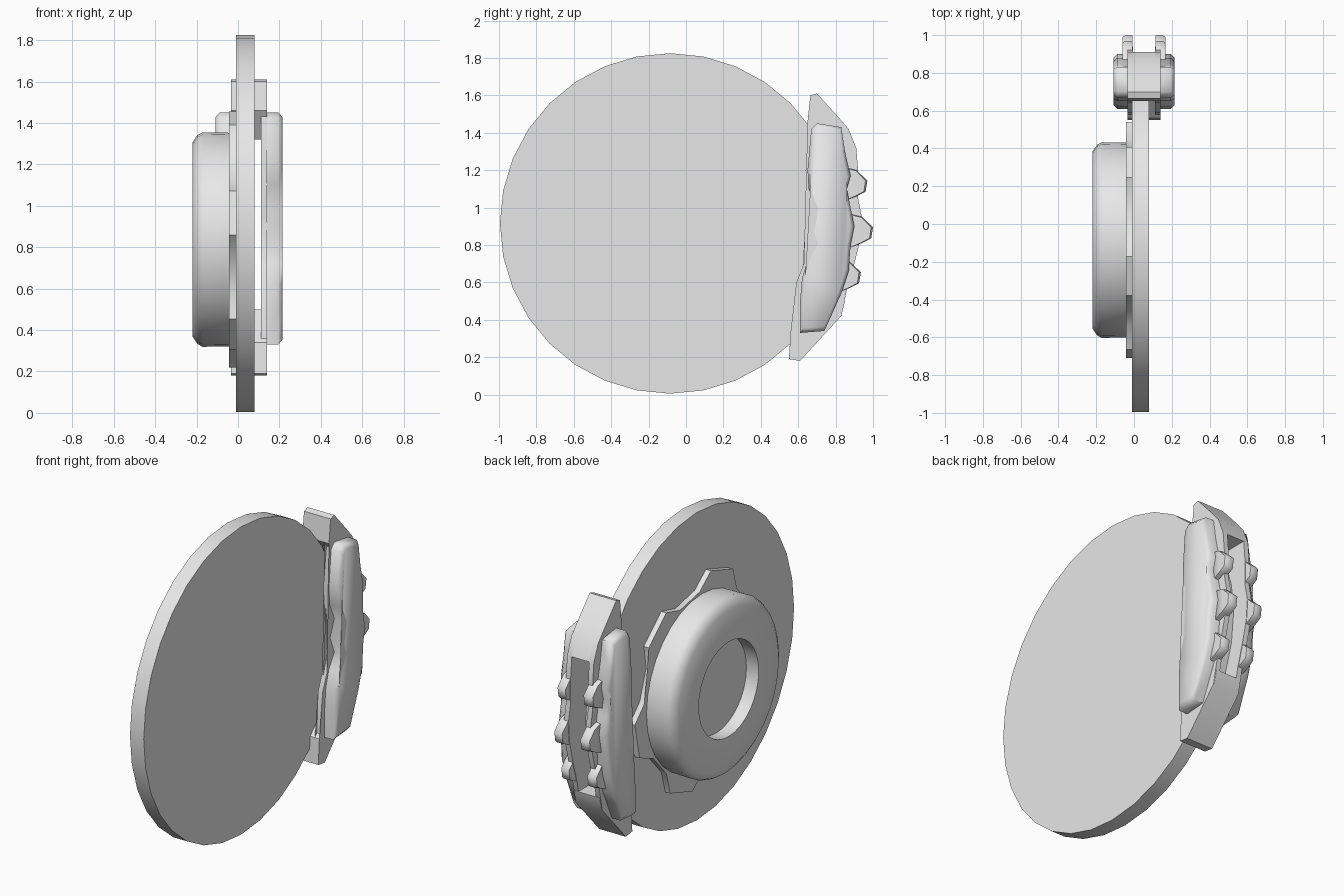
import bpy, bmesh, math

cube = bpy.data.objects.get("Cube")
if cube:
    bpy.data.objects.remove(cube)

grey = bpy.data.materials.new("plain grey metal")
grey.use_nodes = True
grey.diffuse_color = (0.8, 0.8, 0.8, 1)
grey.node_tree.nodes["Principled BSDF"].inputs["Base Color"].default_value = (0.8, 0.8, 0.8, 1)

AXLE_Y, ROTOR_Z, HUB_Z = -0.085, 0.915, 0.837
MID_X = 0.053  # mirror plane of the caliper


def finish(bm, name, angle):
    bmesh.ops.recalc_face_normals(bm, faces=bm.faces)
    mesh = bpy.data.meshes.new(name)
    bm.to_mesh(mesh)
    bm.free()
    mesh.materials.append(grey)
    obj = bpy.data.objects.new(name, mesh)
    bpy.context.collection.objects.link(obj)
    bpy.ops.object.select_all(action='DESELECT')
    obj.select_set(True)
    bpy.context.view_layer.objects.active = obj
    bpy.ops.object.shade_smooth_by_angle(angle=math.radians(angle))
    return obj


def loft(name, rings, angle=35, close_ends=True):
    """Skin a list of equal rings of 3D points."""
    bm = bmesh.new()
    loops = [[bm.verts.new(p) for p in ring] for ring in rings]
    n = len(loops[0])
    for a, b in zip(loops, loops[1:]):
        for i in range(n):
            bm.faces.new((a[i], a[(i + 1) % n], b[(i + 1) % n], b[i]))
    if close_ends:
        caps = [bm.faces.new(loops[0]), bm.faces.new(loops[-1])]
        bmesh.ops.triangulate(bm, faces=caps)
    return finish(bm, name, angle)


def circle(x, r, z, n=32):
    return [(x, AXLE_Y + r * math.sin(math.tau * i / n), z + r * math.cos(math.tau * i / n))
            for i in range(n)]


def inset(outline, x, scale):
    """Outline of (y, z) points at x, shrunk about its middle."""
    cy = sum(p[0] for p in outline) / len(outline)
    cz = sum(p[1] for p in outline) / len(outline)
    sz = 1 - (1 - scale) * 0.3
    return [(x, cy + (y - cy) * scale, cz + (z - cz) * sz) for y, z in outline]


def both_sides(name, outline, layers, angle=35):
    """Build a caliper part and its mirror image; layers are (x, scale)."""
    for side in ("left", "right"):
        flip = (lambda x: x) if side == "left" else (lambda x: 2 * MID_X - x)
        loft(f"{side}_{name}", [inset(outline, flip(x), s) for x, s in layers], angle)


# Rotor disc
loft("rotor_disc", [circle(-0.01, 0.91, ROTOR_Z), circle(0.08, 0.91, ROTOR_Z)])

# Hub hat with a shallow round recess
hat = [(-0.02, 0.515), (-0.17, 0.518), (-0.195, 0.505), (-0.22, 0.468),
       (-0.22, 0.28), (-0.14, 0.28)]
loft("hub_hat", [circle(x, r, HUB_Z) for x, r in hat], 50)

# Six-lobed flange behind the hat
flange = []
for lobe in range(6):
    for offset, r in ((-20, 0.535), (-10, 0.625), (10, 0.625), (20, 0.535)):
        a = math.radians(48 + 60 * lobe + offset)
        flange.append((AXLE_Y + r * math.cos(a), HUB_Z + r * math.sin(a)))
loft("hub_flange", [[(x, y, z) for y, z in flange] for x in (-0.043, -0.005)])

# Caliper frame plates
frame = [(0.65, 1.46), (0.665, 1.6), (0.70, 1.61), (0.80, 1.5), (0.87, 1.42), (0.91, 1.32),
         (0.92, 1.2), (0.92, 1.05), (0.94, 0.95), (0.93, 0.82), (0.90, 0.7), (0.86, 0.56),
         (0.83, 0.42), (0.61, 0.18), (0.55, 0.19), (0.56, 0.34), (0.58, 0.36), (0.59, 0.6),
         (0.63, 0.7), (0.66, 0.8), (0.66, 0.95), (0.64, 1.2), (0.67, 1.43)]
both_sides("caliper_frame", frame, [(0.11, 1), (0.14, 1)])

# Bridges joining the two frame plates at the ends
top_bridge = [(0.65, 1.46), (0.665, 1.6), (0.70, 1.61), (0.80, 1.5), (0.87, 1.42),
              (0.91, 1.32), (0.75, 1.32)]
bottom_bridge = [(0.55, 0.19), (0.61, 0.18), (0.83, 0.42), (0.85, 0.5), (0.72, 0.5), (0.56, 0.34)]
for name, outline in (("top_bridge", top_bridge), ("bottom_bridge", bottom_bridge)):
    loft(name, [[(x, y, z) for y, z in outline] for x in (-0.03, 0.136)])

# Outer caliper bodies with a wavy outline
body = [(0.70, 1.45), (0.83, 1.43), (0.85, 1.3), (0.88, 1.17), (0.86, 1.1), (0.88, 1.0),
        (0.90, 0.9), (0.88, 0.8), (0.87, 0.66), (0.83, 0.54), (0.74, 0.34), (0.61, 0.33),
        (0.61, 0.5), (0.62, 0.62), (0.65, 0.72), (0.70, 0.8), (0.66, 0.9), (0.70, 1.0),
        (0.655, 1.1), (0.65, 1.2), (0.67, 1.42)]
both_sides("caliper_body", body, [(0.12, 1), (0.195, 1), (0.215, 0.86)], 60)

# Bolt bosses along the outer edge of each frame plate
for name, z, reach in (("upper", 1.12, 0.97), ("middle", 0.87, 1.0), ("lower", 0.63, 0.935)):
    boss = [(reach - 0.14, z + 0.10), (reach - 0.06, z + 0.08), (reach, z + 0.025),
            (reach - 0.01, z - 0.035), (reach - 0.06, z - 0.06), (reach - 0.14, z - 0.09)]
    both_sides(f"{name}_boss", boss, [(0.113, 0.95), (0.125, 1), (0.15, 1), (0.168, 0.85)], 60)
